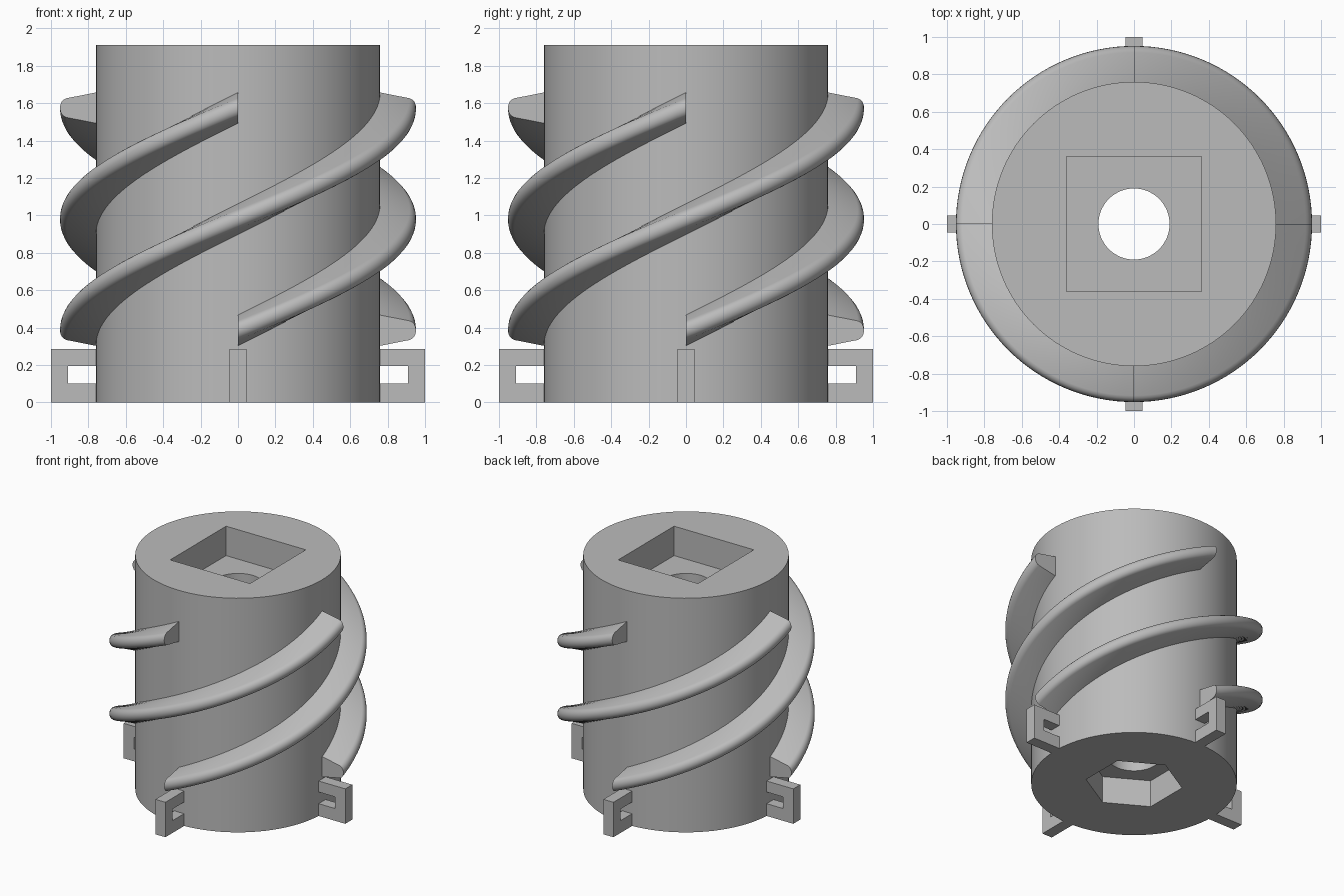
import bpy
import bmesh
from math import pi, sin, cos, radians
from mathutils import Matrix, Vector

RADIUS, HEIGHT = 0.76, 1.91

default = bpy.data.objects.get("Cube")
if default:
    bpy.data.objects.remove(default, do_unlink=True)

grey = bpy.data.materials.new("plain grey")
grey.use_nodes = True
grey.diffuse_color = (0.5, 0.5, 0.5, 1)
grey.node_tree.nodes["Principled BSDF"].inputs["Base Color"].default_value = (0.5, 0.5, 0.5, 1)


def finish(name, bm, smooth=None):
    """Turn a bmesh into a named grey object."""
    bmesh.ops.recalc_face_normals(bm, faces=bm.faces)
    mesh = bpy.data.meshes.new(name)
    bm.to_mesh(mesh)
    bm.free()
    mesh.materials.append(grey)
    obj = bpy.data.objects.new(name, mesh)
    bpy.context.collection.objects.link(obj)
    if smooth:
        activate(obj)
        bpy.ops.object.shade_smooth_by_angle(angle=radians(smooth))
    return obj


def activate(obj):
    bpy.ops.object.select_all(action='DESELECT')
    obj.select_set(True)
    bpy.context.view_layer.objects.active = obj


def prism(name, sides, radius, z0, z1, turn=0):
    """Regular upright prism between two heights."""
    bm = bmesh.new()
    place = Matrix.Translation((0, 0, (z0 + z1) / 2)) @ Matrix.Rotation(turn, 4, 'Z')
    bmesh.ops.create_cone(bm, cap_ends=True, segments=sides, radius1=radius,
                          radius2=radius, depth=z1 - z0, matrix=place)
    return finish(name, bm)


def extrude_radial(name, outline, angle, width):
    """Extrude a (radius, z) outline across its width at the given angle."""
    bm = bmesh.new()
    face = bm.faces.new([bm.verts.new((r, -width / 2, z)) for r, z in outline])
    out = bmesh.ops.extrude_face_region(bm, geom=[face])
    moved = [v for v in out["geom"] if isinstance(v, bmesh.types.BMVert)]
    bmesh.ops.translate(bm, verts=moved, vec=(0, width, 0))
    bmesh.ops.rotate(bm, verts=bm.verts, cent=(0, 0, 0), matrix=Matrix.Rotation(angle, 3, 'Z'))
    return finish(name, bm)


def helix(name, section, start, z0, rise, turn, steps=64):
    """Sweep a (radius, z) section around the body while climbing."""
    bm = bmesh.new()
    rings = []
    for i in range(steps + 1):
        t = i / steps
        a = start + turn * t
        rings.append([bm.verts.new((r * cos(a), r * sin(a), z0 + rise * t + z))
                      for r, z in section])
    n = len(section)
    for low, high in zip(rings, rings[1:]):
        for j in range(n):
            k = (j + 1) % n
            bm.faces.new((low[j], low[k], high[k], high[j]))
    bm.faces.new(rings[0])
    bm.faces.new(rings[-1])
    return finish(name, bm, 35)


# Cylinder with a square socket, a hexagonal socket and a bore between them
body = prism("body", 128, RADIUS, 0, HEIGHT)
cutters = [
    prism("square_socket_cutter", 4, 0.36 * 2 ** 0.5, HEIGHT - 0.24, HEIGHT + 0.1, pi / 4),
    prism("hex_socket_cutter", 6, 0.36, -0.1, 0.22, 0),
    prism("bore_cutter", 64, 0.19, -0.2, HEIGHT + 0.2),
]
# Put hexagon corners on the front and back
hexagon = cutters[1].data
corner = max(hexagon.vertices, key=lambda v: v.co.y).co
hexagon.transform(Matrix.Rotation(Vector((corner.x, corner.y)).angle_signed(Vector((0, 1))) * -1, 4, 'Z'))
square = cutters[0].data
if max(v.co.x for v in square.vertices) > 0.4:
    square.transform(Matrix.Rotation(pi / 4, 4, 'Z'))

activate(body)
for cutter in cutters:
    cutter.hide_render = True
    cut = body.modifiers.new(cutter.name, 'BOOLEAN')
    cut.operation, cut.solver, cut.object = 'DIFFERENCE', 'EXACT', cutter
    bpy.ops.object.modifier_apply(modifier=cut.name)
for cutter in cutters:
    bpy.data.objects.remove(cutter, do_unlink=True)
activate(body)
bpy.ops.object.shade_smooth_by_angle(angle=radians(30))

# Thread section: tapered flanks with a rounded tip
tip = [(0.91 + 0.042 * cos(a), 0.052 * sin(a))
       for a in (radians(d) for d in range(-80, 81, 20))]
section = [(0.74, -0.085), (RADIUS, -0.082)] + tip + [(RADIUS, 0.082), (0.74, 0.085)]

# Locking tab: bracket whose slot opens on the body
bracket = [(0.74, 0), (1, 0), (1, 0.285), (0.74, 0.285),
           (0.74, 0.195), (0.908, 0.195), (0.908, 0.1), (0.74, 0.1)]

for i, side in enumerate(("left", "back", "right", "front")):
    helix(side + "_thread", section, i * pi / 2, 0.385, 1.19, pi)
    extrude_radial(side + "_tab", bracket, i * pi / 2, 0.09)
